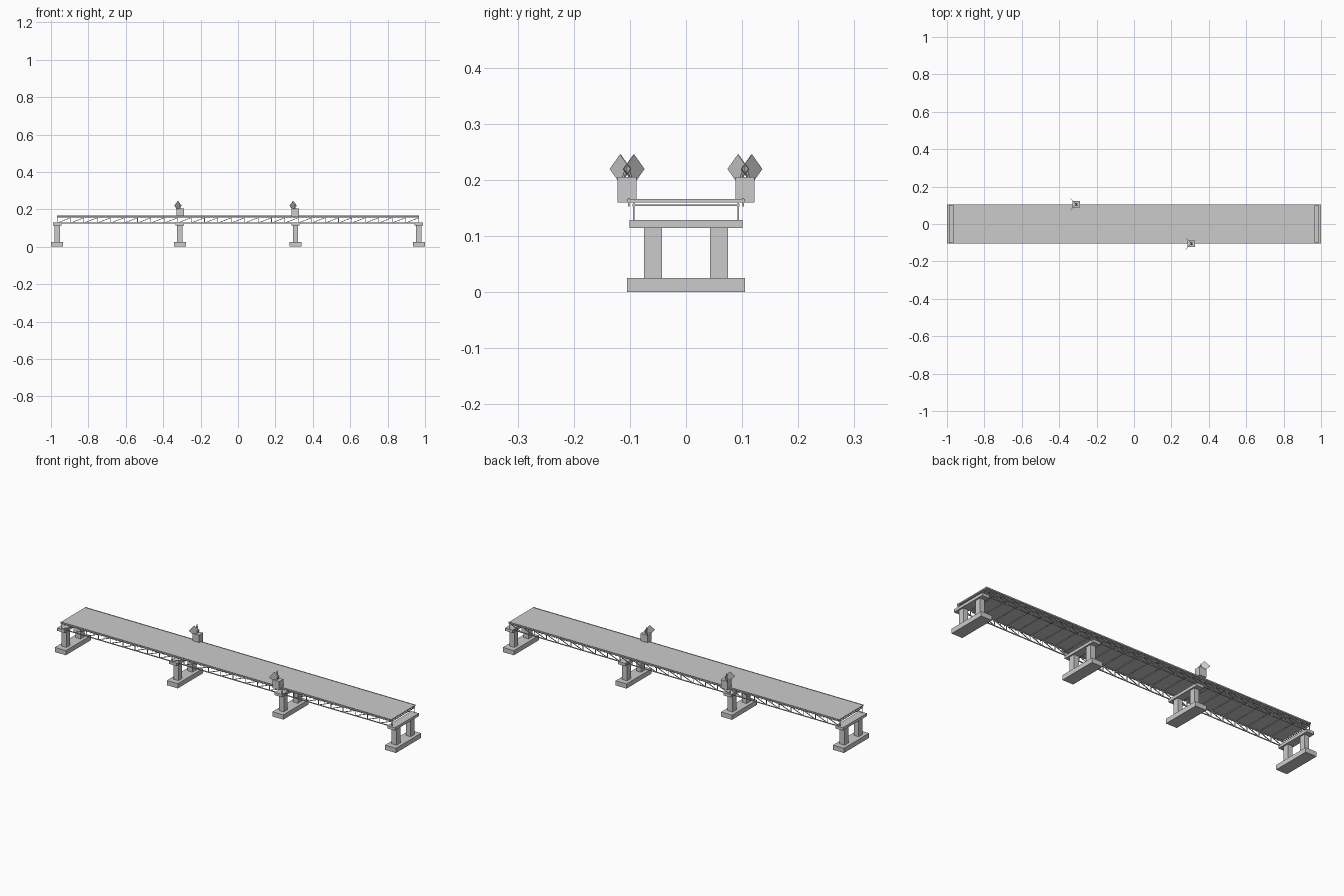
import bpy, bmesh, math
from mathutils import Vector, Matrix

if "Cube" in bpy.data.objects:
    bpy.data.objects.remove(bpy.data.objects["Cube"])


def mesh_object(name, build):
    bm = bmesh.new()
    build(bm)
    bmesh.ops.recalc_face_normals(bm, faces=bm.faces)
    me = bpy.data.meshes.new(name)
    bm.to_mesh(me)
    bm.free()
    ob = bpy.data.objects.new(name, me)
    bpy.context.collection.objects.link(ob)
    return ob


def box(bm, x0, x1, y0, y1, z0, z1):
    m = Matrix.Translation(((x0 + x1) / 2, (y0 + y1) / 2, (z0 + z1) / 2))
    m = m @ Matrix.Diagonal((x1 - x0, y1 - y0, z1 - z0, 1))
    bmesh.ops.create_cube(bm, size=1, matrix=m)


def bar(bm, a, b, w):
    # square bar between two points
    a, b = Vector(a), Vector(b)
    d = b - a
    m = Matrix.Translation((a + b) / 2) @ d.to_track_quat('Z', 'Y').to_matrix().to_4x4()
    bmesh.ops.create_cube(bm, size=1, matrix=m @ Matrix.Diagonal((w, w, d.length, 1)))


END = 0.967
PANELS = 27
STEP = 2 * END / PANELS

# piers: footing, two columns and a cap
for i, px in enumerate((-END, -0.311, 0.307, END)):
    def pier(bm):
        box(bm, px - 0.032, px + 0.032, -0.105, 0.105, 0, 0.025)
        for s in (-1, 1):
            box(bm, px - 0.014, px + 0.014, s * 0.059 - 0.016, s * 0.059 + 0.016, 0.025, 0.115)
        box(bm, px - 0.022, px + 0.022, -0.101, 0.101, 0.114, 0.129)
    mesh_object(f"pier_{i + 1}", pier)

# deck slab
mesh_object("deck", lambda bm: box(bm, -END, END, -0.105, 0.105, 0.160, 0.166))


# side trusses
def truss(y):
    def build(bm):
        for z in (0.127, 0.155):
            bar(bm, (-END, y, z), (END, y, z), 0.004)
        for i in range(PANELS + 1):
            x = -END + i * STEP
            bar(bm, (x, y, 0.127), (x, y, 0.160), 0.003)
            if i < PANELS:
                bar(bm, (x, y, 0.127), (x + STEP, y, 0.155), 0.003)
    return build


# edge posts and handrail
def railing(y):
    def build(bm):
        n = 90
        for i in range(n + 1):
            x = -END + 0.002 + i * (2 * END - 0.004) / n
            box(bm, x - 0.001, x + 0.001, y - 0.001, y + 0.001, 0.153, 0.168)
        box(bm, -END, END, y - 0.001, y + 0.001, 0.166, 0.168)
    return build


for side, s in (("front", -1), ("back", 1)):
    mesh_object(side + "_truss", truss(s * 0.093))
    mesh_object(side + "_railing", railing(s * 0.102))


# cross beams below the deck
def beams(bm):
    for i in range(PANELS + 1):
        x = -END + i * STEP
        bar(bm, (x, -0.093, 0.155), (x, 0.093, 0.155), 0.003)


mesh_object("cross_beams", beams)

# pedestals with two crossed diamond plates and their brackets
for side, cx, cy in (("back", -0.309, 0.105), ("front", 0.307, -0.105)):
    mesh_object(side + "_pedestal",
                lambda bm: box(bm, cx - 0.02, cx + 0.02, cy - 0.017, cy + 0.017, 0.160, 0.205))

    def plates(bm):
        for s in (-1, 1):
            m = Matrix.Translation((cx - 0.012, cy + s * 0.012, 0.2195))
            m = m @ Matrix.Rotation(-s * math.pi / 4, 4, 'Z') @ Matrix.Rotation(math.pi / 4, 4, 'Y')
            bmesh.ops.create_cube(bm, size=1, matrix=m @ Matrix.Diagonal((0.037, 0.002, 0.037, 1)))
            bar(bm, (cx, cy + s * 0.007, 0.204), (cx, cy, 0.226), 0.003)
    mesh_object(side + "_diamond_plates", plates)
